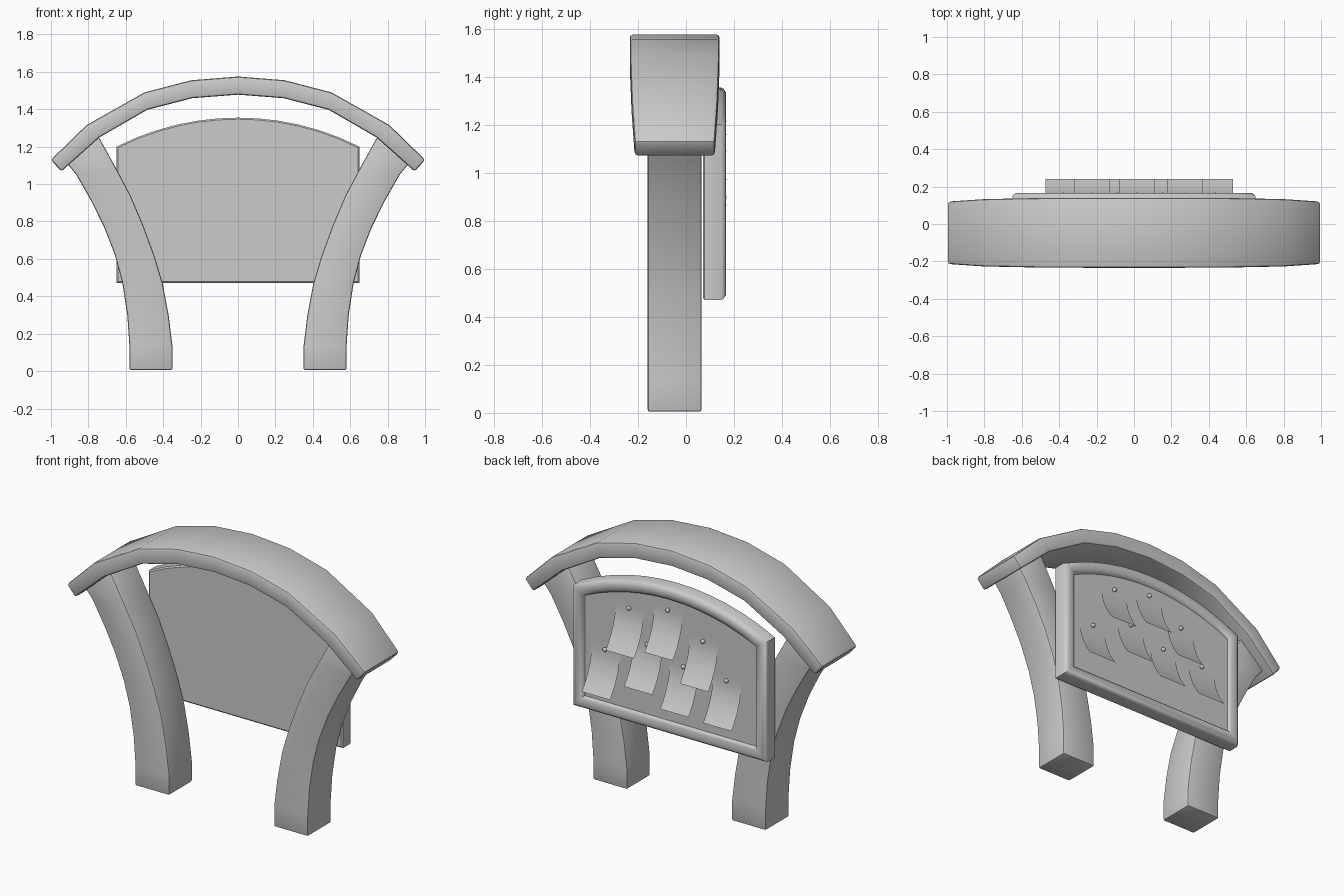
import bpy, bmesh, math

if "Cube" in bpy.data.objects:
    bpy.data.objects.remove(bpy.data.objects["Cube"])

def finish(name, bm, bevel=0, mirror=False, angle=40):
    """Turn a bmesh into a named, smooth-shaded object."""
    bmesh.ops.recalc_face_normals(bm, faces=bm.faces)
    me = bpy.data.meshes.new(name)
    bm.to_mesh(me)
    bm.free()
    ob = bpy.data.objects.new(name, me)
    bpy.context.collection.objects.link(ob)
    bpy.ops.object.select_all(action='DESELECT')
    ob.select_set(True)
    bpy.context.view_layer.objects.active = ob
    if bevel:
        m = ob.modifiers.new("bevel", 'BEVEL')
        m.width, m.segments, m.limit_method = bevel, 2, 'ANGLE'
        m.angle_limit = math.radians(50)
        bpy.ops.object.modifier_apply(modifier="bevel")
    if mirror:
        ob.modifiers.new("mirror", 'MIRROR')
        bpy.ops.object.modifier_apply(modifier="mirror")
    bpy.ops.object.shade_smooth_by_angle(angle=math.radians(angle))
    return ob

def loft(rings):
    """Skin closed rings of equal length and cap both ends."""
    bm = bmesh.new()
    vs = [[bm.verts.new(p) for p in r] for r in rings]
    n = len(vs[0])
    for a, b in zip(vs, vs[1:]):
        for i in range(n):
            j = (i + 1) % n
            bm.faces.new((a[i], a[j], b[j], b[i]))
    bm.faces.new(vs[0])
    bm.faces.new(vs[-1][::-1])
    return bm

# Curved posts: inner x, z and outer x, z up the post
post = [(.35, .005, .58, .005), (.35, .13, .58, .13), (.371, .30, .592, .30),
        (.403, .47, .618, .47), (.448, .62, .658, .62), (.507, .78, .716, .77),
        (.575, .94, .785, .91), (.655, 1.09, .865, 1.05), (.76, 1.28, .93, 1.13)]
finish("posts", loft([[(xi, -.16, zi), (xo, -.16, zo), (xo, .065, zo), (xi, .065, zi)]
                      for xi, zi, xo, zo in post]), bevel=.01, mirror=True)

# Arched roof: top x, z, underside x, z, half depth
half = [(0, 1.575, 0, 1.478, .187), (.25, 1.555, .245, 1.459, .187),
        (.5, 1.49, .485, 1.397, .186), (.81, 1.315, .74, 1.25, .18),
        (1.0, 1.13, .945, 1.067, .167)]
arch = [(-a, b, -c, d, e) for a, b, c, d, e in half[:0:-1]] + half
finish("roof", loft([[(xt, -.047 - h, zt), (xt, -.047 + h, zt),
                      (xb, -.047 + h, zb), (xb, -.047 - h, zb)]
                     for xt, zt, xb, zb, h in arch]), bevel=.013)

# Board with rounded frame and recessed panel
def outline(inset, y, n=12):
    w, r = .65 - inset, 1.44 - inset
    pts = [(-w, y, .47 + inset), (w, y, .47 + inset)]
    for i in range(n + 1):
        x = w - 2 * w * i / n
        pts.append((x, y, 1.355 - 1.44 + math.sqrt(r * r - x * x)))
    return pts

section = [(.008, .07), (0, .077), (0, .145), (.006, .157), (.02, .166),
           (.04, .167), (.058, .163), (.07, .155), (.075, .145)]
finish("board", loft([outline(i, y) for i, y in section]))

# Curled notes, each held by a round pin: centre x, bottom z
notes = [(.435, .617), (.275, .911), (.015, .968), (-.222, .842),
         (.152, .724), (-.09, .653), (-.378, .645)]
for k, (cx, z0) in enumerate(notes, 1):
    bm = bmesh.new()
    prev = None
    for i in range(9):
        h = .27 * i / 8
        y = .147 + .093 * max(0, 1 - h / .25) ** 2
        row = [bm.verts.new((cx + s * .095, y, z0 + h)) for s in (1, -1)]
        if prev:
            bm.faces.new((prev[0], prev[1], row[1], row[0]))
        prev = row
    finish(f"note_{k}", bm)

    bm = bmesh.new()
    bmesh.ops.create_uvsphere(bm, u_segments=12, v_segments=8, radius=.013)
    bmesh.ops.translate(bm, verts=bm.verts, vec=(cx, .155, z0 + .248))
    finish(f"pin_{k}", bm)
